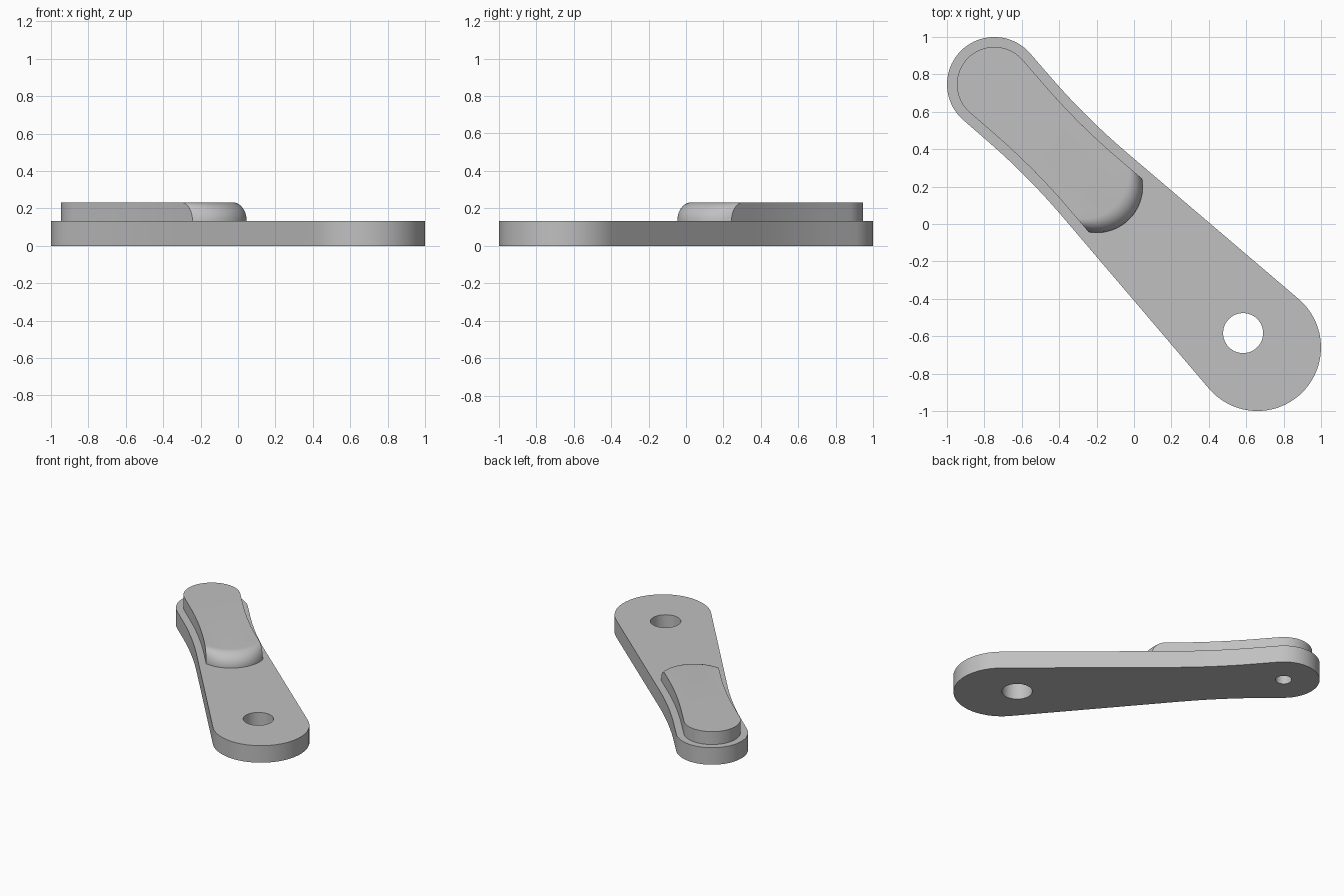
import bpy, bmesh, math

cube = bpy.data.objects.get("Cube")
if cube:
    bpy.data.objects.remove(cube, do_unlink=True)

BASE_TOP, PAD_TOP = 0.132, 0.232
SMALL_U, SMALL_R = -1.056, 0.253      # narrow end, along the long axis
BIG_U, BIG_R = 0.933, 0.34            # wide end
INSET = 0.053                         # pad margin
NOSE_U, NOSE_R = -0.283, 0.247        # rounded front of the pad

grey = bpy.data.materials.new("plain grey")
grey.use_nodes = True
grey.diffuse_color = (0.53, 0.53, 0.53, 1)
grey.node_tree.nodes["Principled BSDF"].inputs["Base Color"].default_value = grey.diffuse_color


def place(u, v, z):
    """Long-axis coordinates to the diagonal lying direction."""
    k = math.sqrt(0.5)
    return ((u + v) * k, (v - u) * k, z)


def half_width(u):
    """Two straight sides blended into a shallow waist."""
    left = 0.252 - 0.07 * (u + 1.036)
    right = 0.339 + 0.08 * (u - 0.906)
    d, w = right - left, 0.042
    blend = abs(d) / 2 if abs(d) > w else d * d / (4 * w) + w / 4
    return (left + right) / 2 + blend


def arc(cu, r, a0, a1, n):
    angles = [math.radians(a0 + (a1 - a0) * i / n) for i in range(n + 1)]
    return [(cu + r * math.cos(a), r * math.sin(a)) for a in angles]


def side(u0, u1, inset, n=32):
    """Interior points of the +v side, running from u0 to u1."""
    us = [u0 + (u1 - u0) * i / n for i in range(1, n)]
    return [(u, half_width(u) - inset) for u in us]


def outline(end_arc, inset):
    """Closed loop: end arc, side, narrow cap, mirrored side."""
    cap = arc(SMALL_U, SMALL_R - inset, 86, 274, 40)
    upper = side(end_arc[-1][0], cap[0][0], inset)
    lower = [(u, -v) for u, v in reversed(upper)]
    return end_arc + upper + cap + lower


def finish(name, bm):
    bmesh.ops.recalc_face_normals(bm, faces=bm.faces)
    mesh = bpy.data.meshes.new(name)
    bm.to_mesh(mesh)
    bm.free()
    mesh.materials.append(grey)
    mesh.polygons.foreach_set("use_smooth", [True] * len(mesh.polygons))
    mesh.set_sharp_from_angle(angle=math.radians(30))
    obj = bpy.data.objects.new(name, mesh)
    bpy.context.collection.objects.link(obj)


# Base arm: outline with a pivot hole and a small pin hole, extruded
bm = bmesh.new()
loops = [outline(arc(BIG_U, BIG_R, -94.6, 94.6, 48), 0),
         arc(0.825, 0.107, 0, 352.5, 47),
         arc(SMALL_U, 0.057, 0, 348.75, 31)]
edges = []
for loop in loops:
    vs = [bm.verts.new(place(u, v, 0)) for u, v in loop]
    edges += [bm.edges.new((vs[i - 1], vs[i])) for i in range(len(vs))]
bmesh.ops.triangle_fill(bm, edges=edges, use_beauty=True, normal=(0, 0, 1))
extruded = bmesh.ops.extrude_face_region(bm, geom=bm.faces[:], use_keep_orig=True)
top = [g for g in extruded["geom"] if isinstance(g, bmesh.types.BMVert)]
bmesh.ops.translate(bm, verts=top, vec=(0, 0, BASE_TOP))
finish("base_arm", bm)

# Raised pad: stacked outlines whose nose retreats along a quarter round
bm = bmesh.new()
rings, steps = [], 10
for i in range(steps + 1):
    t = math.pi / 2 * i / steps
    z = BASE_TOP + (PAD_TOP - BASE_TOP) * math.sin(t)
    centre = NOSE_U - 0.105 * (1 - math.cos(t))
    v = 0.2
    for _ in range(6):                # meet the pad side
        v = half_width(centre + math.sqrt(NOSE_R ** 2 - v * v)) - INSET
    a = math.degrees(math.asin(v / NOSE_R))
    loop = outline(arc(centre, NOSE_R, -a, a, 28), INSET)
    rings.append([bm.verts.new(place(u, w, z)) for u, w in loop])
for low, high in zip(rings, rings[1:]):
    for i in range(len(low)):
        bm.faces.new((low[i - 1], low[i], high[i], high[i - 1]))
bm.faces.new(rings[-1])
bm.faces.new(rings[0][::-1])
finish("raised_pad", bm)
